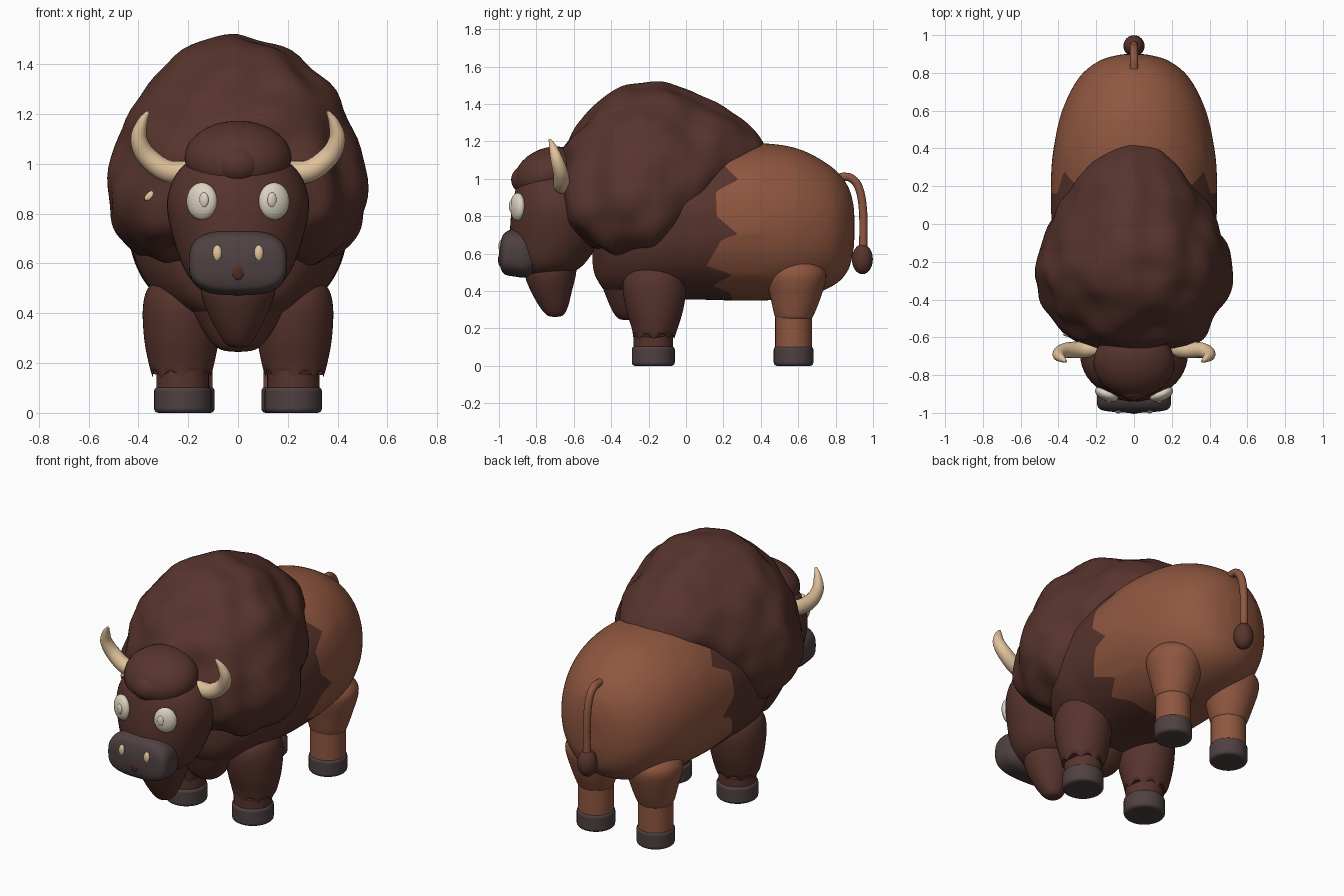
import bpy, bmesh, math
from mathutils import Vector, noise

cube = bpy.data.objects.get("Cube")
if cube:
    bpy.data.objects.remove(cube, do_unlink=True)


def material(name, r, g, b):
    m = bpy.data.materials.new(name)
    m.use_nodes = True
    m.diffuse_color = (r, g, b, 1)
    shader = next(n for n in m.node_tree.nodes if n.type == 'BSDF_PRINCIPLED')
    shader.inputs["Base Color"].default_value = (r, g, b, 1)
    shader.inputs["Roughness"].default_value = 0.8
    return m


FUR = material("dark fur", .096, .034, .026)
HIDE = material("brown hide", .275, .094, .051)
GREY = material("grey horn", .077, .052, .053)
CREAM = material("cream", .75, .54, .33)
WHITE = material("eye white", .72, .65, .53)
RED = material("mouth red", .09, .025, .017)


def finish(obj, name, mat, angle=50):
    obj.name = name
    obj.data.materials.clear()
    obj.data.materials.append(mat)
    bpy.ops.object.select_all(action='DESELECT')
    obj.select_set(True)
    bpy.context.view_layer.objects.active = obj
    bpy.ops.object.shade_smooth_by_angle(angle=math.radians(angle))
    return obj


def spline(points, steps):
    """Smooth samples through the given stations."""
    pts = [points[0]] + list(points) + [points[-1]]
    out = []
    for i in range(len(points) - 1):
        a, b, c, d = pts[i:i + 4]
        for k in range(steps):
            t = k / steps
            out.append([q + .5 * t * (r - p + t * (2*p - 5*q + 4*r - s + t * (3*(q - r) + s - p)))
                        for p, q, r, s in zip(a, b, c, d)])
    return out + [list(points[-1])]


def loft(name, mat, axis, stations, x=0, mid=.5, power=(1, 1), steps=6, sides=48, bump=0):
    """Rings along an axis; each station is position, half width, low, high."""
    bm = bmesh.new()
    rings = []
    for pos, hw, lo, hi in spline(stations, steps):
        centre = lo + mid * (hi - lo)
        ring = []
        for i in range(sides):
            a = math.tau * i / sides
            c, s = math.cos(a), math.sin(a)
            e = power[0] if s > 0 else power[1]
            u = x + max(hw, .004) * math.copysign(abs(c) ** e, c)
            v = centre + (hi - centre if s > 0 else centre - lo) * math.copysign(abs(s) ** e, s)
            ring.append(bm.verts.new((u, pos, v) if axis == 'Y' else (u, v, pos)))
        rings.append(ring)
    for r1, r2 in zip(rings, rings[1:]):
        for i in range(sides):
            j = (i + 1) % sides
            bm.faces.new((r1[i], r1[j], r2[j], r2[i]))
    bm.faces.new(rings[0])
    bm.faces.new(rings[-1])
    bmesh.ops.recalc_face_normals(bm, faces=bm.faces)
    if bump:
        bm.normal_update()
        for v in bm.verts:
            v.co += v.normal * bump * noise.noise(v.co * 6)
    mesh = bpy.data.meshes.new(name)
    bm.to_mesh(mesh)
    bm.free()
    obj = bpy.data.objects.new(name, mesh)
    bpy.context.collection.objects.link(obj)
    return finish(obj, name, mat)


def ball(name, mat, loc, size, rot=(0, 0, 0)):
    bpy.ops.mesh.primitive_uv_sphere_add(segments=32, ring_count=16, location=loc, rotation=rot)
    bpy.context.object.scale = size
    return finish(bpy.context.object, name, mat)


def post(name, mat, x, y, r, z0, z1, bevel=0):
    bpy.ops.mesh.primitive_cylinder_add(vertices=40, radius=r, depth=z1 - z0,
                                        location=(x, y, (z0 + z1) / 2))
    obj = bpy.context.object
    if bevel:
        mod = obj.modifiers.new("rounded rim", 'BEVEL')
        mod.width, mod.segments = bevel, 4
    return finish(obj, name, mat)


def tube(name, mat, points, radius):
    """Curved tube; each point is x, y, z and relative thickness."""
    curve = bpy.data.curves.new(name, 'CURVE')
    curve.dimensions = '3D'
    curve.bevel_depth, curve.bevel_resolution, curve.use_fill_caps = radius, 6, True
    samples = spline(points, 8)
    line = curve.splines.new('POLY')
    line.points.add(len(samples) - 1)
    for p, s in zip(line.points, samples):
        p.co, p.radius = (*s[:3], 1), s[3]
    obj = bpy.data.objects.new(name, curve)
    bpy.context.collection.objects.link(obj)
    bpy.ops.object.select_all(action='DESELECT')
    obj.select_set(True)
    bpy.context.view_layer.objects.active = obj
    bpy.ops.object.convert(target='MESH')
    return finish(bpy.context.object, name, mat)


# Body: dark fur in front, brown hide behind
body = loft("body", HIDE, 'Y', [
    (-.5, 0, .55, .6), (-.48, .1, .47, .75), (-.4, .27, .38, .95), (-.2, .41, .35, 1.1),
    (0, .435, .355, 1.15), (.2, .44, .35, 1.175), (.4, .425, .35, 1.19), (.6, .38, .362, 1.16),
    (.77, .295, .42, 1.07), (.86, .19, .5, .97), (.895, .08, .62, .86), (.9, 0, .72, .76)],
    power=(.96, .92), steps=8, sides=160)
body.data.materials.append(FUR)
SEAM = .2
for f in body.data.polygons:
    f.material_index = int(f.center.y < SEAM)

# Pull the seam into ragged points (height, y)
RAGGED = [(.35, .25), (.39, .235), (.43, .14), (.487, .25), (.535, .11), (.675, .19),
          (.705, .275), (.8, .165), (.93, .16), (.95, .19), (.995, .28), (1.1, .175), (1.2, .17)]
for v in body.data.vertices:
    for (z0, y0), (z1, y1) in zip(RAGGED, RAGGED[1:]):
        if z0 <= v.co.z < z1:
            shift = y0 + (y1 - y0) * (v.co.z - z0) / (z1 - z0) - SEAM
            v.co.y += shift * max(0, 1 - abs(v.co.y - SEAM) / .25)
            break

# Shaggy hump and chest
loft("hump", FUR, 'Y', [
    (-.7, 0, .93, .97), (-.68, .17, .8, 1.12), (-.6, .36, .69, 1.26), (-.45, .465, .6, 1.42),
    (-.3, .515, .555, 1.51), (-.15, .505, .56, 1.52), (0, .435, .66, 1.475), (.2, .315, .93, 1.375),
    (.35, .18, 1.05, 1.28), (.41, .08, 1.12, 1.2), (.42, 0, 1.15, 1.17)],
    mid=.33, power=(1.08, .82), steps=9, sides=96, bump=.03)
loft("chest", FUR, 'Z', [
    (.245, .01, -.33, -.31), (.26, .08, -.37, -.25), (.34, .145, -.415, -.18),
    (.53, .245, -.48, -.1), (.66, .28, -.48, -.1)])

# Head, muzzle, beard and forelock
loft("head", FUR, 'Z', [
    (.475, .01, -.78, -.74), (.485, .11, -.86, -.64), (.55, .2, -.92, -.54), (.7, .26, -.94, -.45),
    (.85, .285, -.93, -.45), (.97, .24, -.9, -.5), (1.03, .15, -.84, -.55), (1.05, .01, -.72, -.7)])
loft("muzzle", GREY, 'Y', [
    (-.78, .15, .52, .65), (-.85, .19, .475, .715), (-.92, .197, .478, .732),
    (-.97, .19, .49, .71), (-.99, .15, .52, .67), (-1, .03, .57, .62)], power=(.68, .68))
loft("beard", FUR, 'Z', [
    (.262, .008, -.71, -.69), (.272, .045, -.745, -.655), (.32, .08, -.785, -.63),
    (.4, .12, -.83, -.61), (.48, .148, -.86, -.59), (.56, .15, -.86, -.58)])
ball("forelock", FUR, (0, -.735, 1.025), (.215, .19, .14), (math.radians(22), 0, 0))
ball("forelock_tuft", FUR, (0, -.835, .995), (.1, .1, .085))
ball("mouth", RED, (0, -.993, .567), (.026, .012, .033))

# Tail
tube("tail", HIDE, [(0, .82, 1.01, 1), (0, .88, 1.005, 1), (0, .925, .95, 1),
                    (0, .947, .82, 1), (0, .947, .6, 1)], .022)
ball("tail_tuft", FUR, (0, .943, .57), (.056, .056, .08))

for side, s in (("left", 1), ("right", -1)):
    # Face details
    turn = (0, 0, s * math.radians(22))
    ball(side + "_eye", WHITE, (s * .145, -.9, .85), (.065, .036, .075), turn)
    ball(side + "_pupil", WHITE, (s * .137, -.934, .855), (.02, .012, .03), turn)
    ball(side + "_nostril", CREAM, (s * .083, -.985, .64), (.021, .018, .034))
    ball(side + "_ear", CREAM, (s * .325, -.585, .885), (.058, .014, .02), (0, s * .5, 0))
    tube(side + "_horn", CREAM, [
        (s * .17, -.655, .97, 1), (s * .28, -.665, .97, 1), (s * .365, -.67, 1.03, .9),
        (s * .398, -.69, 1.1, .75), (s * .385, -.71, 1.165, .48), (s * .36, -.728, 1.21, .15)], .045)

    # Front leg with a ragged fur hem
    fur = loft(side + "_front_leg_fur", FUR, 'Z', [
        (.14, .115, -.28, -.065), (.2, .132, -.29, -.045), (.3, .15, -.32, -.015),
        (.42, .155, -.338, 0), (.5, .135, -.315, -.025), (.545, .08, -.25, -.09),
        (.56, .01, -.18, -.16)], x=s * .227)
    for v in fur.data.vertices:
        if v.co.z < .18:
            a = math.atan2(v.co.y + .17, v.co.x - s * .227)
            v.co.z += .03 * abs(math.sin(a * 4)) * (.18 - v.co.z) / .04
    post(side + "_front_shin", FUR, s * .222, -.175, .105, .08, .25)
    post(side + "_front_hoof", GREY, s * .222, -.175, .115, 0, .105, .018)

    # Hind leg
    loft(side + "_thigh", HIDE, 'Z', [
        (.25, .09, .49, .67), (.265, .105, .475, .68), (.35, .13, .455, .715),
        (.47, .16, .43, .75), (.53, .14, .455, .73), (.57, .085, .52, .665),
        (.58, .01, .58, .6)], x=s * .2)
    post(side + "_hind_shin", HIDE, s * .2, .575, .098, .08, .3)
    post(side + "_hind_hoof", GREY, s * .2, .575, .106, 0, .105, .018)
